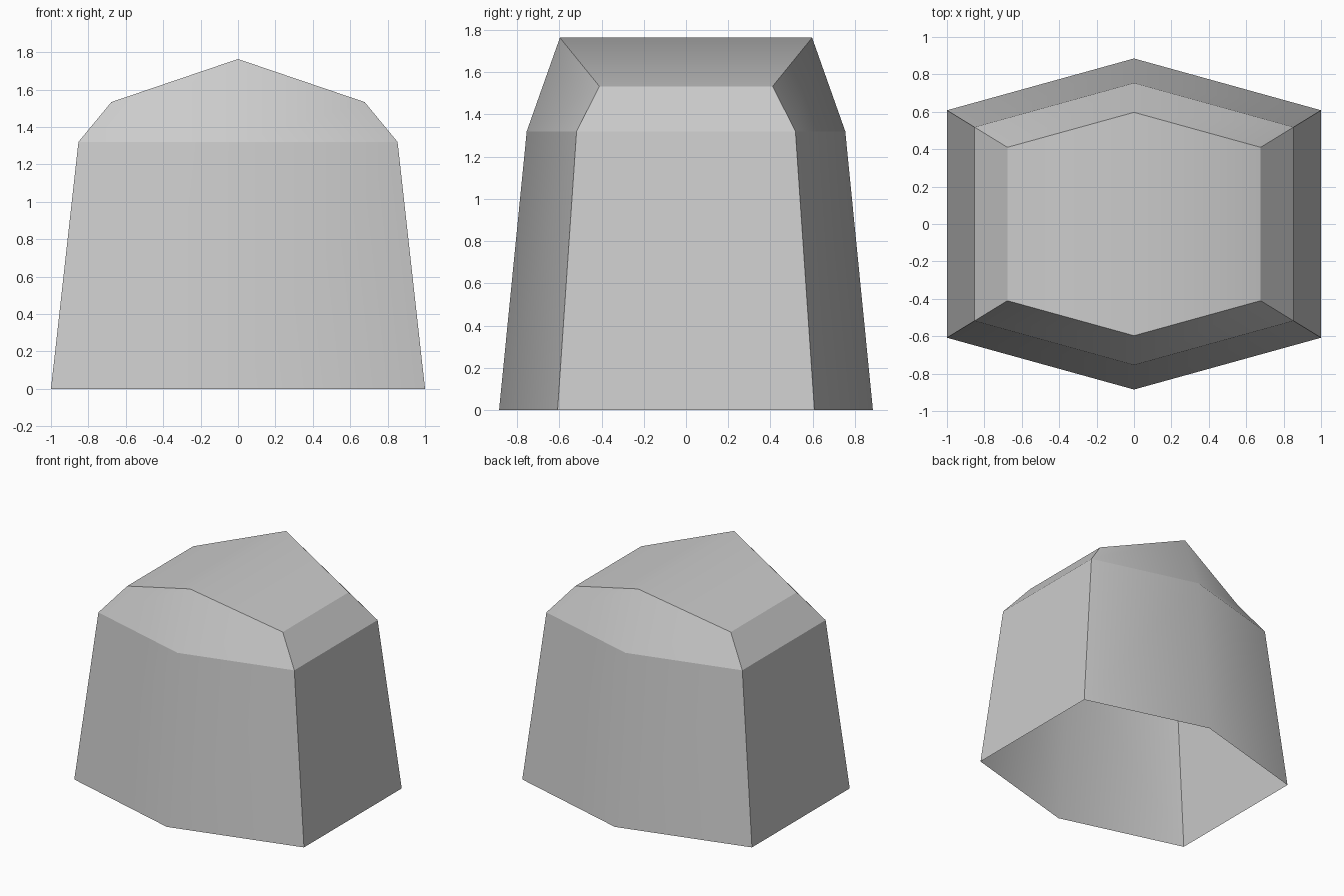
import bpy
import bmesh

if "Cube" in bpy.data.objects:
    bpy.data.objects.remove(bpy.data.objects["Cube"], do_unlink=True)

# Plain grey material
grey = bpy.data.materials.new("plain_grey")
grey.use_nodes = True
colour = (0.6, 0.6, 0.6, 1)
grey.diffuse_color = colour
grey.node_tree.nodes["Principled BSDF"].inputs["Base Color"].default_value = colour

bm = bmesh.new()


def ring(half_width, corner_y, mid_y, corner_z, mid_z):
    """Six-sided ring with points at the front and back centre."""
    outline = [(-half_width, -corner_y, corner_z), (0, -mid_y, mid_z),
               (half_width, -corner_y, corner_z), (half_width, corner_y, corner_z),
               (0, mid_y, mid_z), (-half_width, corner_y, corner_z)]
    return [bm.verts.new(p) for p in outline]


# Base, shoulder and roof outlines
rings = [ring(1.0, 0.608, 0.885, 0, 0),
         ring(0.853, 0.518, 0.754, 1.32, 1.32),
         ring(0.677, 0.41, 0.597, 1.533, 1.763)]

# Tapered walls and the bevelled shoulder, open underneath
for low, high in zip(rings, rings[1:]):
    for i in range(6):
        j = (i + 1) % 6
        bm.faces.new((low[i], low[j], high[j], high[i]))

# Two roof slopes meeting at the ridge
top = rings[-1]
bm.faces.new((top[0], top[1], top[4], top[5]))
bm.faces.new((top[1], top[2], top[3], top[4]))

# Smooth only across the centre line, crisp everywhere else
for face in bm.faces:
    face.smooth = True
for edge in bm.edges:
    edge.smooth = all(abs(v.co.x) < 0.001 for v in edge.verts)

mesh = bpy.data.meshes.new("faceted_shell")
bm.to_mesh(mesh)
bm.free()
mesh.materials.append(grey)
shell = bpy.data.objects.new("faceted_shell", mesh)
bpy.context.collection.objects.link(shell)
